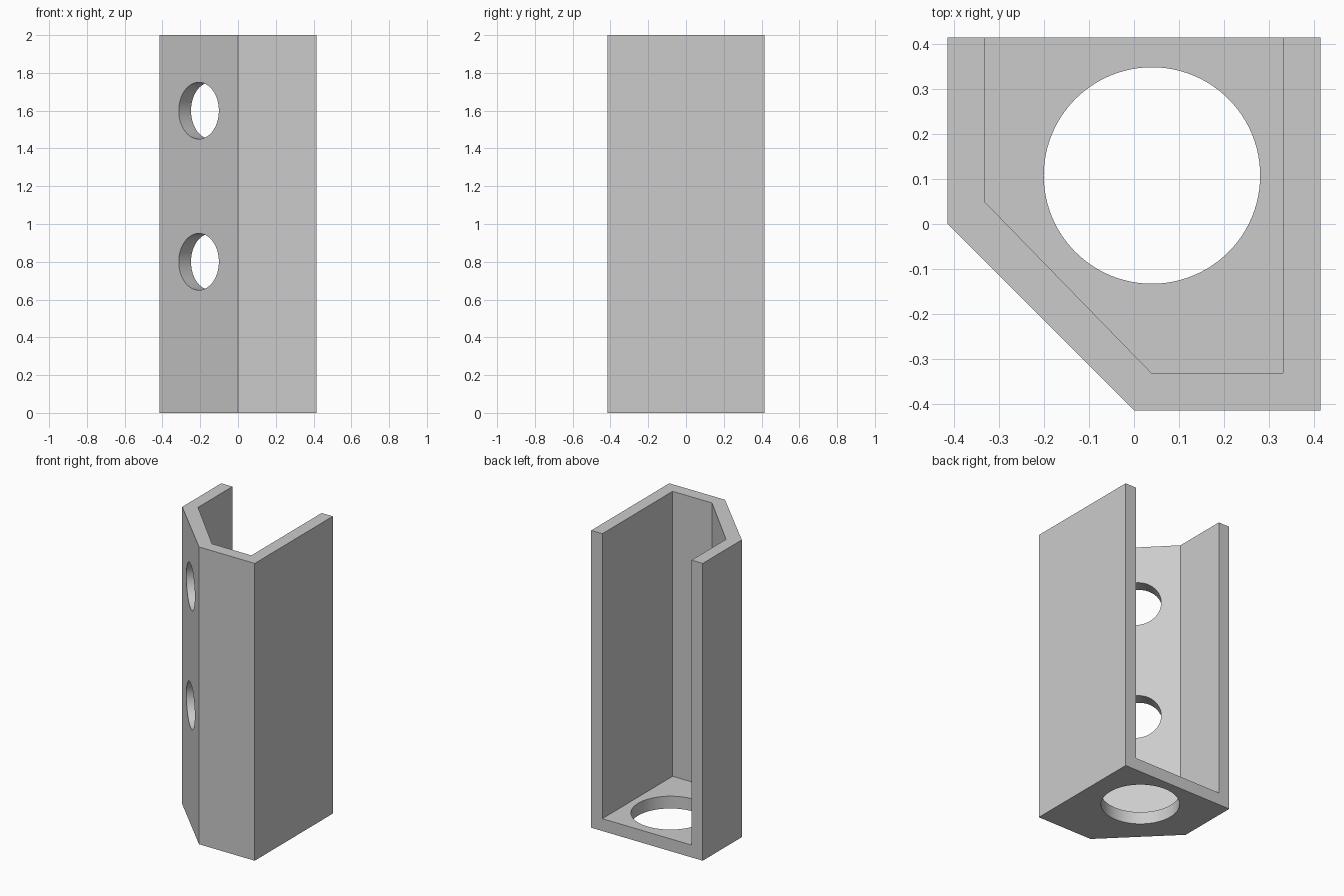
import bpy, bmesh
from math import pi, radians
from mathutils import Matrix

cube = bpy.data.objects.get("Cube")
if cube:
    bpy.data.objects.remove(cube, do_unlink=True)

HALF, INNER, HEIGHT, FLOOR = 0.415, 0.332, 2.0, 0.083

# Single plain grey
grey = bpy.data.materials.new("plain_grey")
grey.use_nodes = True
grey.diffuse_color = (0.6, 0.6, 0.6, 1)
grey.node_tree.nodes["Principled BSDF"].inputs["Base Color"].default_value = (0.6, 0.6, 0.6, 1)


def finish(name, bm):
    bmesh.ops.recalc_face_normals(bm, faces=bm.faces)
    mesh = bpy.data.meshes.new(name)
    bm.to_mesh(mesh)
    bm.free()
    mesh.materials.append(grey)
    obj = bpy.data.objects.new(name, mesh)
    bpy.context.collection.objects.link(obj)
    return obj


def prism(name, outline, bottom, top):
    bm = bmesh.new()
    face = bm.faces.new([bm.verts.new((x, y, bottom)) for x, y in outline])
    grown = bmesh.ops.extrude_face_region(bm, geom=[face])["geom"]
    verts = [v for v in grown if isinstance(v, bmesh.types.BMVert)]
    bmesh.ops.translate(bm, verts=verts, vec=(0, 0, top - bottom))
    return finish(name, bm)


def drill(name, radius, depth, matrix):
    bm = bmesh.new()
    bmesh.ops.create_cone(bm, cap_ends=True, segments=96, radius1=radius,
                          radius2=radius, depth=depth, matrix=matrix)
    return finish(name, bm)


# Outer body with one chamfered front corner
body = prism("channel_body", [(-HALF, HALF), (-HALF, 0), (0, -HALF),
                              (HALF, -HALF), (HALF, HALF)], 0, HEIGHT)

# Cavity, open at the top and back
cutters = [prism("cavity_cutter", [(-INNER, 0.6), (-INNER, 0.049), (0.039, -INNER),
                                   (INNER, -INNER), (INNER, 0.6)], FLOOR, HEIGHT + 0.2)]

# Large round hole through the floor
cutters.append(drill("floor_hole_cutter", 0.241, 0.4,
                     Matrix.Translation((0.04, 0.108, 0))))

# Two round holes square to the chamfered wall
tilt = Matrix.Rotation(-pi / 4, 4, "Z") @ Matrix.Rotation(pi / 2, 4, "X")
for z in (0.8, 1.6):
    place = Matrix.Translation((-HALF / 2, -HALF / 2, z))
    cutters.append(drill("wall_hole_cutter", 0.15, 0.4, place @ tilt))

bpy.ops.object.select_all(action="DESELECT")
bpy.context.view_layer.objects.active = body
body.select_set(True)
for cutter in cutters:
    mod = body.modifiers.new(cutter.name, "BOOLEAN")
    mod.operation, mod.solver, mod.object = "DIFFERENCE", "EXACT", cutter
    bpy.ops.object.modifier_apply(modifier=mod.name)
for cutter in cutters:
    bpy.data.objects.remove(cutter, do_unlink=True)

bpy.ops.object.shade_smooth_by_angle(angle=radians(30))
